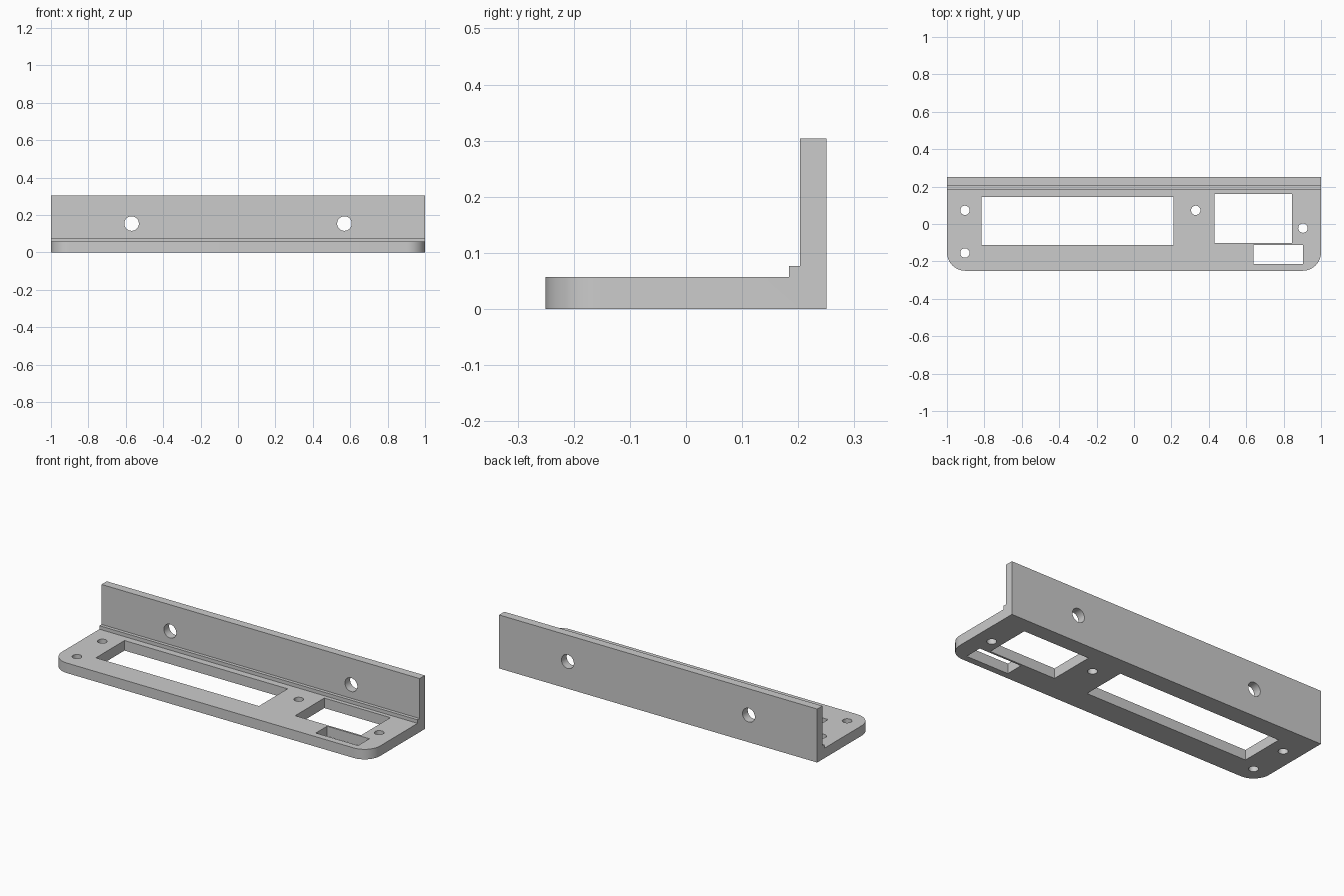
import bpy, bmesh
from math import pi
from mathutils import Matrix, Vector

if "Cube" in bpy.data.objects:
    bpy.data.objects.remove(bpy.data.objects["Cube"])

# L-shaped bracket: side profile (y, z) extruded along x
profile = [(-0.25, 0), (0.25, 0), (0.25, 0.304), (0.203, 0.304),
           (0.203, 0.077), (0.184, 0.077), (0.184, 0.057), (-0.25, 0.057)]
bm = bmesh.new()
face = bm.faces.new([bm.verts.new((-1, y, z)) for y, z in profile])
ext = bmesh.ops.extrude_face_region(bm, geom=[face])
bmesh.ops.translate(bm, vec=(2, 0, 0),
                    verts=[v for v in ext["geom"] if isinstance(v, bmesh.types.BMVert)])

# Rounded front corners of the plate
corners = [e for e in bm.edges
           if all(v.co.y < -0.24 for v in e.verts)
           and abs(e.verts[0].co.x - e.verts[1].co.x) < 0.01]
bmesh.ops.bevel(bm, geom=corners, offset=0.098, segments=8, profile=0.5, affect='EDGES')
bmesh.ops.recalc_face_normals(bm, faces=bm.faces[:])
mesh = bpy.data.meshes.new("bracket")
bm.to_mesh(mesh)
bm.free()
bracket = bpy.data.objects.new("bracket", mesh)
bpy.context.collection.objects.link(bracket)

# All openings are gathered in one cutter mesh
cut = bmesh.new()


def window(x0, x1, y0, y1):
    m = (Matrix.Translation(((x0 + x1) / 2, (y0 + y1) / 2, 0.03))
         @ Matrix.Diagonal((x1 - x0, y1 - y0, 0.2, 1)))
    bmesh.ops.create_cube(cut, size=1, matrix=m)


def hole(pos, radius, rot=Matrix()):
    bmesh.ops.create_cone(cut, cap_ends=True, segments=32, radius1=radius, radius2=radius,
                          depth=0.2, matrix=Matrix.Translation(Vector(pos)) @ rot)


# Rectangular windows in the plate
window(-0.815, 0.21, -0.112, 0.145)
window(0.43, 0.845, -0.101, 0.161)
window(0.638, 0.904, -0.213, -0.112)

# Small screw holes in the plate
for x, y in [(-0.904, 0.073), (-0.904, -0.155), (0.33, 0.073), (0.903, -0.022)]:
    hole((x, y, 0.03), 0.025)

# Mounting holes through the back wall
for x in (-0.569, 0.569):
    hole((x, 0.226, 0.154), 0.039, Matrix.Rotation(pi / 2, 4, 'X'))

cut_mesh = bpy.data.meshes.new("opening_cutter")
cut.to_mesh(cut_mesh)
cut.free()
cutter = bpy.data.objects.new("opening_cutter", cut_mesh)
bpy.context.collection.objects.link(cutter)
cutter.hide_render = True

# Cut the openings, then drop the cutter
mod = bracket.modifiers.new("openings", 'BOOLEAN')
mod.operation = 'DIFFERENCE'
mod.solver = 'EXACT'
mod.object = cutter
bpy.context.view_layer.objects.active = bracket
bracket.select_set(True)
bpy.ops.object.modifier_apply(modifier=mod.name)
bpy.data.objects.remove(cutter)
bpy.ops.object.shade_smooth_by_angle()
